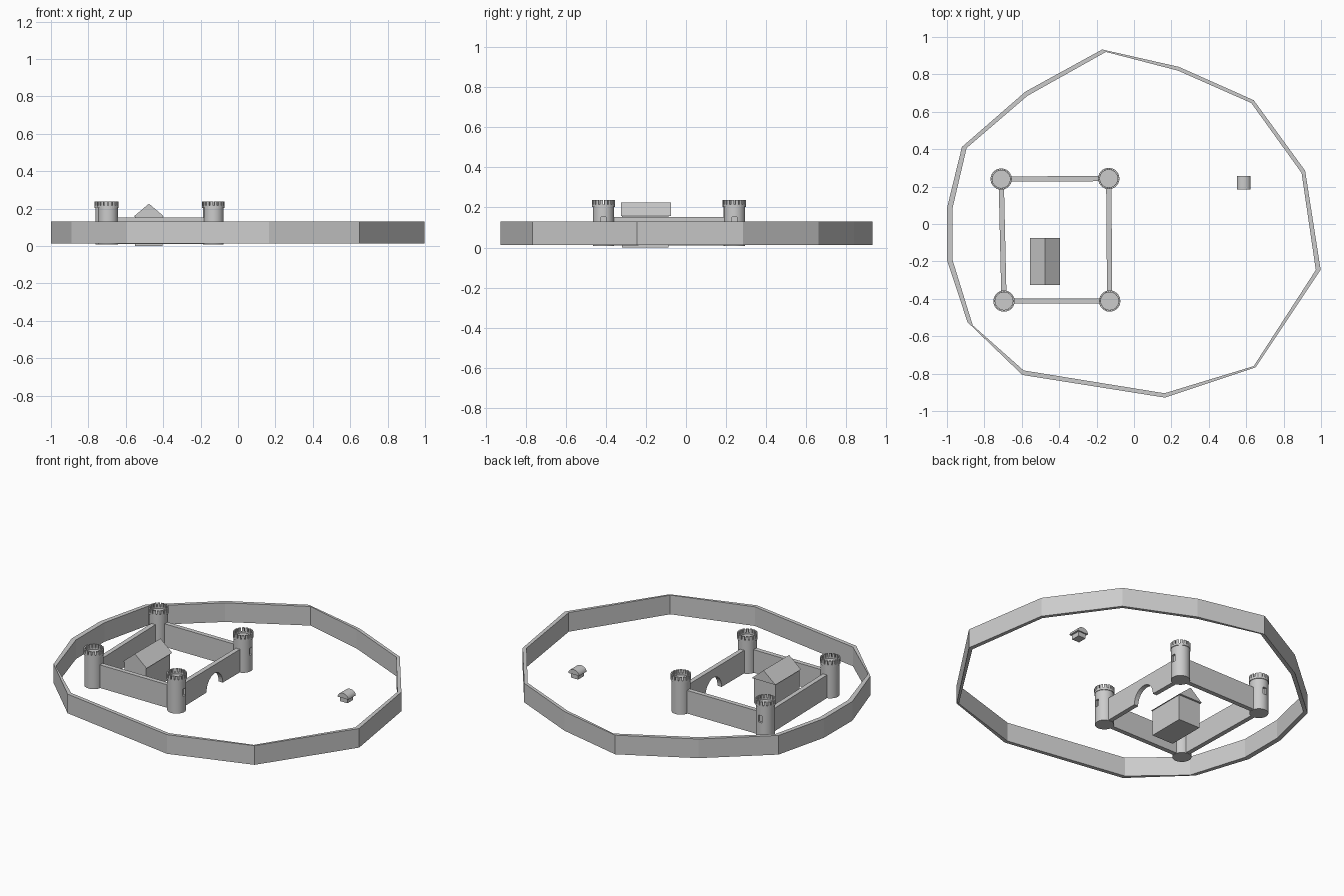
import bpy, bmesh, math
from mathutils import Vector, Matrix

if "Cube" in bpy.data.objects:
    bpy.data.objects.remove(bpy.data.objects["Cube"])

stone = bpy.data.materials.new("grey_stone")
stone.diffuse_color = (0.6, 0.6, 0.6, 1)
stone.use_nodes = True
stone.node_tree.nodes["Principled BSDF"].inputs["Base Color"].default_value = stone.diffuse_color


def finish(bm, name):
    bmesh.ops.recalc_face_normals(bm, faces=bm.faces)
    me = bpy.data.meshes.new(name)
    bm.to_mesh(me)
    bm.free()
    me.materials.append(stone)
    ob = bpy.data.objects.new(name, me)
    bpy.context.collection.objects.link(ob)
    return ob


def smooth(ob):
    bpy.ops.object.select_all(action='DESELECT')
    ob.select_set(True)
    bpy.context.view_layer.objects.active = ob
    bpy.ops.object.shade_smooth_by_angle(angle=math.radians(30))


def prism(bm, pts, vec):
    """Extrude a closed outline along vec into a solid."""
    f = bm.faces.new([bm.verts.new(p) for p in pts])
    r = bmesh.ops.extrude_face_region(bm, geom=[f], use_keep_orig=True)
    vs = [g for g in r["geom"] if isinstance(g, bmesh.types.BMVert)]
    bmesh.ops.translate(bm, verts=vs, vec=vec)


def box(bm, lo, hi):
    prism(bm, [(lo[0], lo[1], lo[2]), (hi[0], lo[1], lo[2]),
               (hi[0], hi[1], lo[2]), (lo[0], hi[1], lo[2])], (0, 0, hi[2] - lo[2]))


# outer town wall: irregular ring, outer and inner corner for each post
ring = [(-.17, .933, -.15, .92), (.24, .84, .235, .82), (.64, .662, .627, .647),
        (.915, .285, .896, .273), (.998, -.245, .972, -.246), (.65, -.767, .64, -.76),
        (.165, -.928, .163, -.905), (-.597, -.807, -.59, -.783), (-.89, -.525, -.862, -.542),
        (-1, -.193, -.97, -.193), (-1, .085, -.97, .085), (-.92, .412, -.895, .406),
        (-.58, .708, -.57, .685)]
bm = bmesh.new()
loops = [[bm.verts.new((a, b, z)) for a, b in [(p[i], p[i + 1]) for p in ring]]
         for i, z in ((0, .012), (0, .13), (2, .13), (2, .012))]
for k in range(4):
    A, B = loops[k], loops[(k + 1) % 4]
    for i in range(len(ring)):
        j = (i + 1) % len(ring)
        bm.faces.new((A[i], A[j], B[j], B[i]))
finish(bm, "town_wall")

# castle corner towers, each with a recessed window facing the given angle
towers = [(-.71, .24, 90), (-.135, .243, 0), (-.13, -.412, 0), (-.695, -.412, 180)]
R, FLOOR, TOP, BASE = .053, .207, .238, .008
for n, (x, y, ang) in enumerate(towers):
    bm = bmesh.new()
    circ = [(x + R * math.cos(math.tau * i / 32), y + R * math.sin(math.tau * i / 32), BASE)
            for i in range(32)]
    prism(bm, circ, (0, 0, FLOOR - BASE))
    tower = finish(bm, "tower_%d" % n)
    bm = bmesh.new()
    box(bm, (R - .014, -.012, .108), (R + .02, .012, .152))
    bm.transform(Matrix.Translation((x, y, 0)) @ Matrix.Rotation(math.radians(ang), 4, 'Z'))
    cut = finish(bm, "window_cutter_%d" % n)
    cut.hide_render = True
    cut.hide_set(True)
    mod = tower.modifiers.new("window", 'BOOLEAN')
    mod.operation = 'DIFFERENCE'
    mod.object = cut
    mod.solver = 'EXACT'
    bpy.context.view_layer.objects.active = tower
    bpy.ops.object.modifier_apply(modifier="window")
    bpy.data.objects.remove(cut)
    smooth(tower)
    # battlements: low parapet ring plus merlons
    bm = bmesh.new()

    def sector(a0, a1, z0, z1):
        steps = [a0 + (a1 - a0) * t / 2 for t in range(3)]
        pts = [(x + .057 * math.cos(a), y + .057 * math.sin(a), z0) for a in steps]
        pts += [(x + .047 * math.cos(a), y + .047 * math.sin(a), z0) for a in reversed(steps)]
        prism(bm, pts, (0, 0, z1 - z0))
    step = math.tau / 16
    for i in range(16):
        sector(i * step, (i + 1) * step, FLOOR - .004, .216)
        sector((i + .15) * step, (i + .85) * step, .216, TOP)
    finish(bm, "battlement_%d" % n)

# castle walls between tower centres; the right-hand one has an arched gate
for n, name in enumerate(("back_wall", "gate_wall", "front_wall", "left_wall")):
    a, b = Vector(towers[n][:2]), Vector(towers[(n + 1) % 4][:2])
    d = (b - a).normalized()
    L = (b - a).length
    prof = [(L, .01), (L, .152), (0, .152), (0, .01)]
    if name == "gate_wall":
        c, r = L * .46, .08
        prof += [(c - r * math.cos(math.pi * i / 16), .012 + .088 * math.sin(math.pi * i / 16))
                 for i in range(17)]
    side = Vector((-d.y, d.x, 0)) * .028
    bm = bmesh.new()
    prism(bm, [Vector((a.x + d.x * s, a.y + d.y * s, z)) - side / 2 for s, z in prof], side)
    finish(bm, name)

# hall with gabled roof
bm = bmesh.new()
box(bm, (-.55, -.32, 0), (-.403, -.087, .158))
finish(bm, "hall")
bm = bmesh.new()
prism(bm, [(-.557, -.325, .158), (-.396, -.325, .158), (-.476, -.325, .226)], (0, .25, 0))
finish(bm, "hall_roof")

# small hut with barrel roof
bm = bmesh.new()
box(bm, (.562, .192, .015), (.612, .248, .046))
finish(bm, "hut")
bm = bmesh.new()
prism(bm, [(.587 + .037 * math.cos(math.pi * i / 12), .184, .043 + .03 * math.sin(math.pi * i / 12))
           for i in range(13)], (0, .072, 0))
smooth(finish(bm, "hut_roof"))
